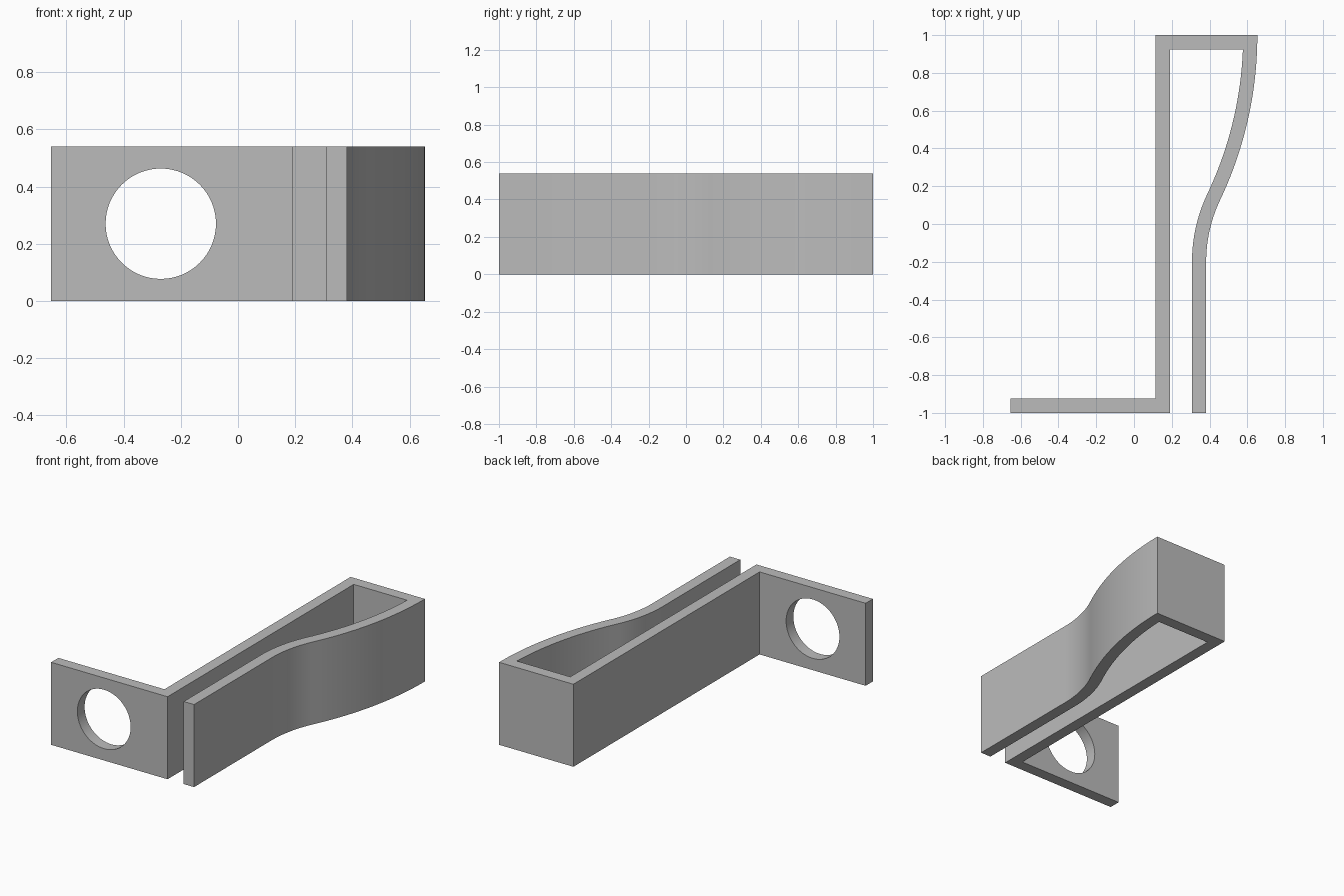
import bpy
import bmesh
from math import sin, cos, radians, atan, pi

if "Cube" in bpy.data.objects:
    bpy.data.objects.remove(bpy.data.objects["Cube"], do_unlink=True)

HEIGHT = 0.54
WALL = 0.075
LEFT, RIGHT = -0.653, 0.653      # overall width
SPINE = 0.115                    # outer face of the long straight wall
CLIP = 0.382                     # outer face of the straight clip end
BEND_Y = -0.2                    # where the clip starts to bend
STEPS = 20

# Two tangent arcs join the straight clip end to the back corner
span_y, span_x = 1 - BEND_Y, RIGHT - CLIP
theta = 2 * atan(span_x / span_y)
r_small = 0.76
r_large = span_y / sin(theta) - r_small


def clip_edge(offset):
    """Clip outline from front to back, moved inward by offset."""
    rs, rl = r_small + offset, r_large - offset
    pts = [(CLIP - offset, -1)]
    for i in range(STEPS + 1):
        a = theta * i / STEPS
        pts.append((CLIP + r_small - rs * cos(a), BEND_Y + rs * sin(a)))
    for i in range(1, STEPS + 1):
        a = theta * (1 - i / STEPS)
        pts.append((RIGHT - r_large + rl * cos(a), 1 - rl * sin(a)))
    return pts


# Inner clip edge stops at the back wall
inner = [p for p in clip_edge(WALL) if p[1] < 1 - WALL - 0.01]
inner.append((RIGHT - WALL, 1 - WALL))

profile = [(LEFT, -1), (SPINE + WALL, -1), (SPINE + WALL, 1 - WALL)]
profile += inner[::-1]
profile += clip_edge(0)
profile += [(SPINE, 1), (SPINE, WALL - 1), (LEFT, WALL - 1)]

# Material
grey = bpy.data.materials.new("plain grey")
grey.use_nodes = True
colour = (0.5, 0.5, 0.5, 1)
grey.diffuse_color = colour
grey.node_tree.nodes["Principled BSDF"].inputs["Base Color"].default_value = colour

# Bracket body: profile extruded upward
bm = bmesh.new()
face = bm.faces.new([bm.verts.new((x, y, 0)) for x, y in profile])
top = bmesh.ops.extrude_face_region(bm, geom=[face])["geom"]
bmesh.ops.translate(bm, vec=(0, 0, HEIGHT),
                    verts=[v for v in top if isinstance(v, bmesh.types.BMVert)])
bmesh.ops.recalc_face_normals(bm, faces=bm.faces)
mesh = bpy.data.meshes.new("clip_bracket")
bm.to_mesh(mesh)
bm.free()
mesh.materials.append(grey)
bracket = bpy.data.objects.new("clip_bracket", mesh)
bpy.context.collection.objects.link(bracket)

# Round hole through the mounting flange
bpy.ops.mesh.primitive_cylinder_add(vertices=64, radius=0.193, depth=0.4,
                                    location=(-0.27, -1, HEIGHT / 2),
                                    rotation=(pi / 2, 0, 0))
cutter = bpy.context.object
cutter.name = "hole_cutter"
cutter.hide_render = True
cutter.data.materials.append(grey)
hole = bracket.modifiers.new("flange_hole", 'BOOLEAN')
hole.operation = 'DIFFERENCE'
hole.solver = 'EXACT'
hole.object = cutter

bpy.ops.object.select_all(action='DESELECT')
bracket.select_set(True)
bpy.context.view_layer.objects.active = bracket
bpy.ops.object.modifier_apply(modifier=hole.name)
bpy.data.objects.remove(cutter, do_unlink=True)
bpy.ops.object.shade_smooth_by_angle(angle=radians(30))
